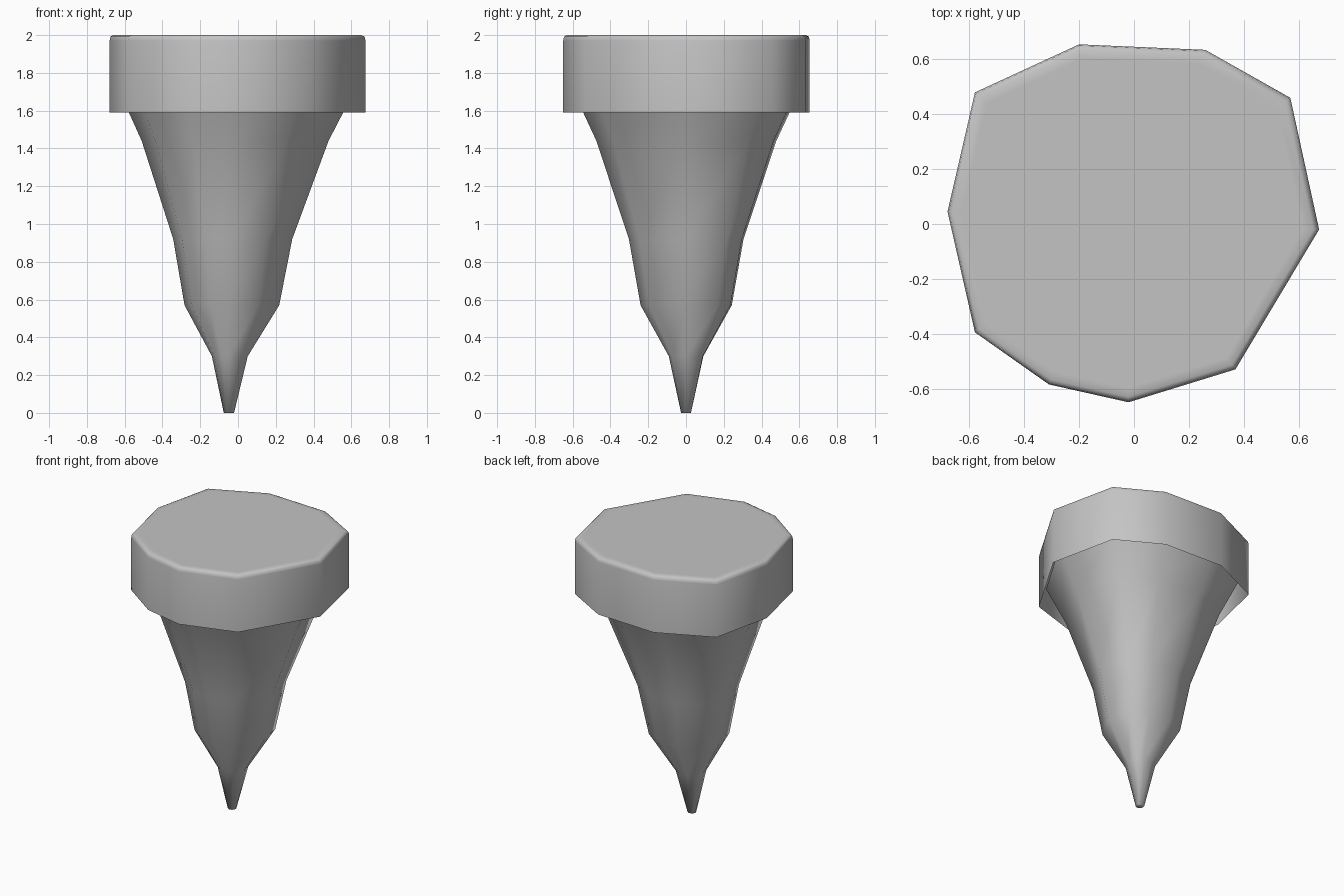
import bpy, bmesh

cube = bpy.data.objects.get("Cube")
if cube:
    bpy.data.objects.remove(cube, do_unlink=True)

# Irregular ten-sided outline shared by both parts, counter-clockwise
OUTLINE = [(0.675, -0.02), (0.57, 0.46), (0.26, 0.635), (-0.2, 0.655),
           (-0.58, 0.48), (-0.68, 0.045), (-0.58, -0.395), (-0.31, -0.585),
           (-0.02, -0.65), (0.37, -0.53)]
PIVOT_X = -0.05

grey = bpy.data.materials.new("plain_grey")
grey.use_nodes = True
color = (0.55, 0.55, 0.55, 1)
grey.diffuse_color = color
grey.node_tree.nodes["Principled BSDF"].inputs["Base Color"].default_value = color


def loft(name, levels, close_bottom=False, close_top=False):
    """Stack scaled copies of the outline, given as (height, scale)."""
    bm = bmesh.new()
    rings = [[bm.verts.new((PIVOT_X + (x - PIVOT_X) * s, y * s, z))
              for x, y in OUTLINE] for z, s in levels]
    n = len(OUTLINE)
    for low, high in zip(rings, rings[1:]):
        for i in range(n):
            j = (i + 1) % n
            bm.faces.new((low[i], low[j], high[j], high[i]))
    if close_bottom:
        bm.faces.new(rings[0][::-1])
    if close_top:
        bm.faces.new(rings[-1])
    for face in bm.faces:
        face.smooth = True
    mesh = bpy.data.meshes.new(name)
    bm.to_mesh(mesh)
    bm.free()
    mesh.materials.append(grey)
    obj = bpy.data.objects.new(name, mesh)
    bpy.context.collection.objects.link(obj)
    return obj


# Wide cap with a rounded top edge, open underneath
loft("cap", [(1.59, 1), (1.97, 1), (1.992, 0.993), (2, 0.97), (2, 0.92)],
     close_top=True)

# Tapering spike that flares up inside the cap
loft("spike", [(0, 0.04), (0.3, 0.14), (0.57, 0.37), (0.92, 0.465),
               (1.44, 0.73), (1.72, 0.93)], close_bottom=True)
